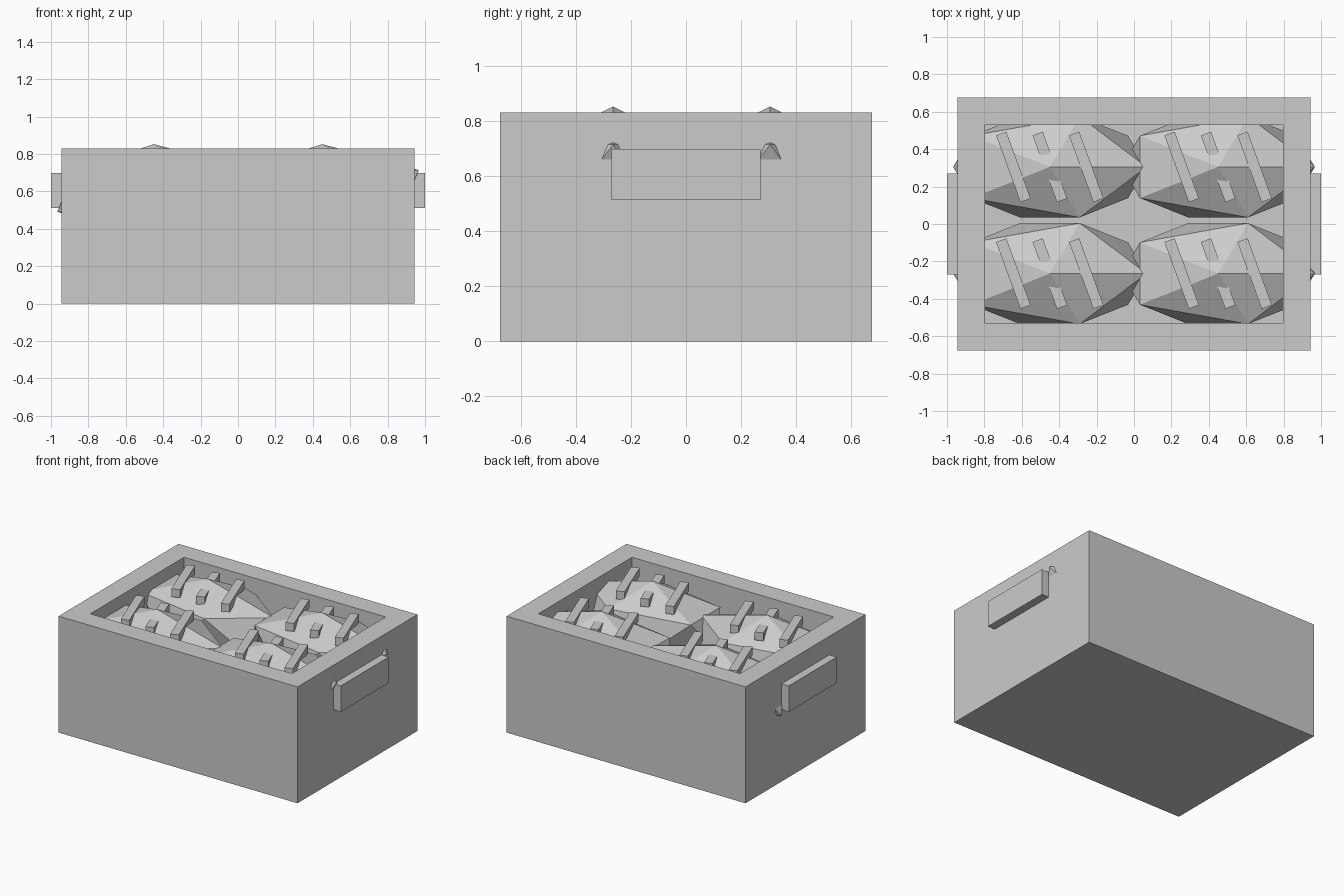
import bpy, bmesh
from mathutils import Matrix, Vector

if "Cube" in bpy.data.objects:
    bpy.data.objects.remove(bpy.data.objects["Cube"])


def finish(name, bm):
    mesh = bpy.data.meshes.new(name)
    bmesh.ops.recalc_face_normals(bm, faces=bm.faces)
    bm.to_mesh(mesh)
    bm.free()
    obj = bpy.data.objects.new(name, mesh)
    bpy.context.collection.objects.link(obj)
    return obj


def box(name, centre, size, turn=0.0):
    bm = bmesh.new()
    bmesh.ops.create_cube(bm, size=1.0)
    bmesh.ops.scale(bm, vec=size, verts=bm.verts)
    obj = finish(name, bm)
    obj.location = centre
    obj.rotation_euler.z = turn
    return obj


# Crate: solid block with the top inset and pushed down
bm = bmesh.new()
bmesh.ops.create_cube(bm, size=1.0, matrix=Matrix.Translation((0, 0, 0.5)))
bmesh.ops.scale(bm, vec=(1.885, 1.35, 0.83), verts=bm.verts)
bm.normal_update()
top = max(bm.faces, key=lambda f: f.calc_center_median().z)
bmesh.ops.inset_region(bm, faces=[top], thickness=0.147, use_even_offset=True)
well = bmesh.ops.extrude_discrete_faces(bm, faces=[top])["faces"][0]
bmesh.ops.translate(bm, vec=(0, 0, -0.685), verts=well.verts)
finish("crate", bm)

# Side handles
for side, label in ((-1, "left"), (1, "right")):
    box("handle_" + label, (side * 0.965, 0, 0.605), (0.07, 0.54, 0.185))

# Loaves with three slanted crust strips each
LOAF_RADII = (0.578, 0.317, 0.25)
for x in (-0.45, 0.45):
    for y in (-0.265, 0.305):
        bm = bmesh.new()
        bmesh.ops.create_icosphere(bm, subdivisions=1, radius=1.0)
        bmesh.ops.scale(bm, vec=LOAF_RADII, verts=bm.verts)
        finish("loaf", bm).location = Vector((x, y, 0.603))
        for dx in (-0.195, 0, 0.195):
            box("crust_strip", (x + dx, y, 0.784), (0.058, 0.38, 0.058), 0.35)
